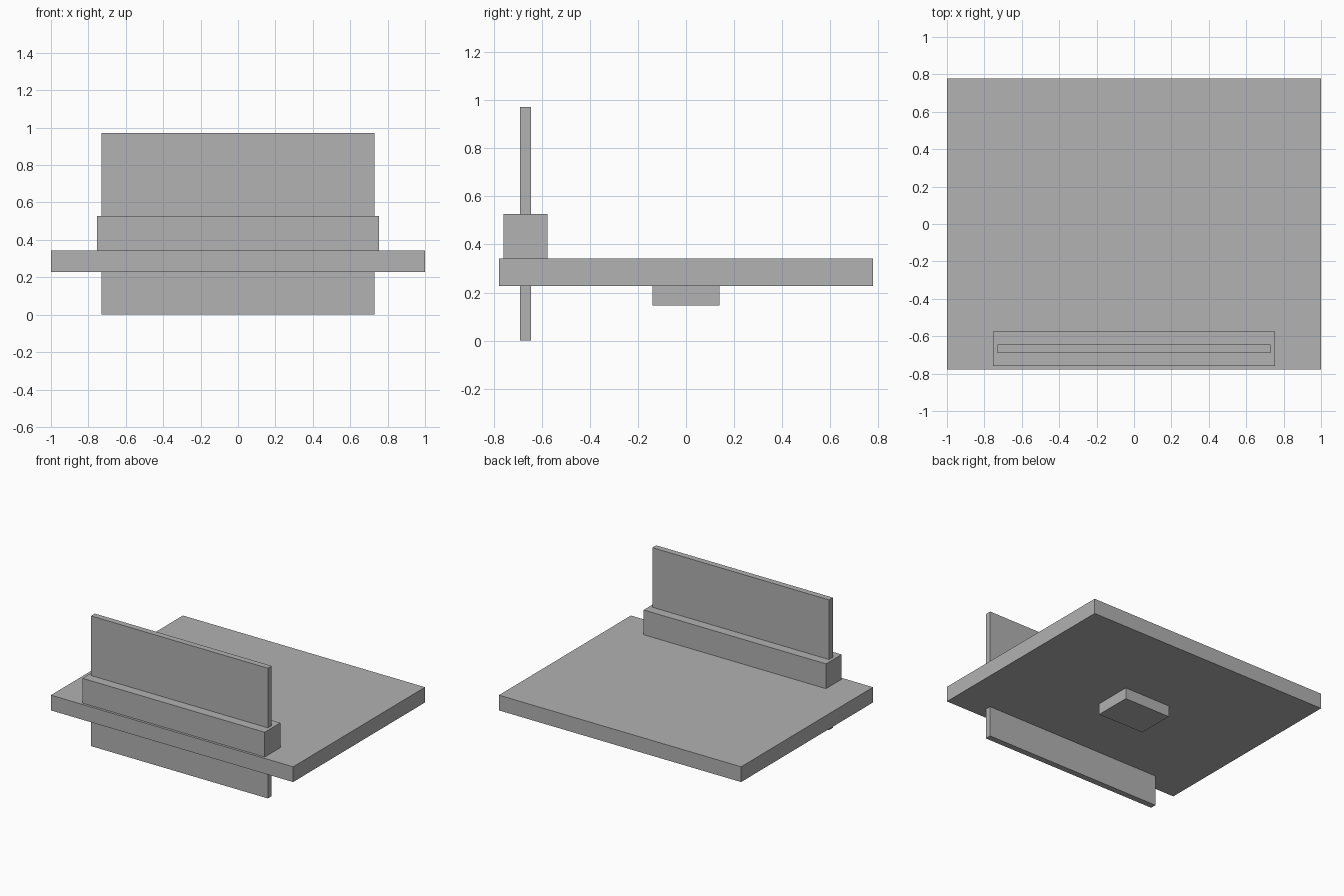
import bpy
import bmesh

cube = bpy.data.objects.get("Cube")
if cube:
    bpy.data.objects.remove(cube, do_unlink=True)

# Single flat grey for every part
grey = bpy.data.materials.new("plain_grey")
grey.use_nodes = True
color = (0.445, 0.445, 0.445, 1)
grey.diffuse_color = color
grey.node_tree.nodes["Principled BSDF"].inputs["Base Color"].default_value = color


def box(name, x, y, z):
    """Box spanning the (low, high) range on each axis."""
    bm = bmesh.new()
    bmesh.ops.create_cube(bm, size=1)
    for v in bm.verts:
        v.co = [r[0] if c < 0 else r[1] for c, r in zip(v.co, (x, y, z))]
    # Keep the origin at the part's centre
    centre = [sum(r) / 2 for r in (x, y, z)]
    bmesh.ops.translate(bm, verts=bm.verts, vec=[-c for c in centre])
    mesh = bpy.data.meshes.new(name)
    bm.to_mesh(mesh)
    bm.free()
    mesh.materials.append(grey)
    obj = bpy.data.objects.new(name, mesh)
    obj.location = centre
    bpy.context.collection.objects.link(obj)
    return obj


# Wide horizontal slab
box("base_plate", (-1, 1), (-0.778, 0.778), (0.228, 0.342))
# Rail along the front edge that holds the panel
box("panel_holder", (-0.753, 0.753), (-0.76, -0.576), (0.342, 0.527))
# Thin upright panel passing through holder and slab
box("upright_panel", (-0.73, 0.73), (-0.69, -0.645), (0, 0.972))
# Small block under the middle of the slab
box("underside_block", (-0.19, 0.19), (-0.14, 0.14), (0.145, 0.228))
